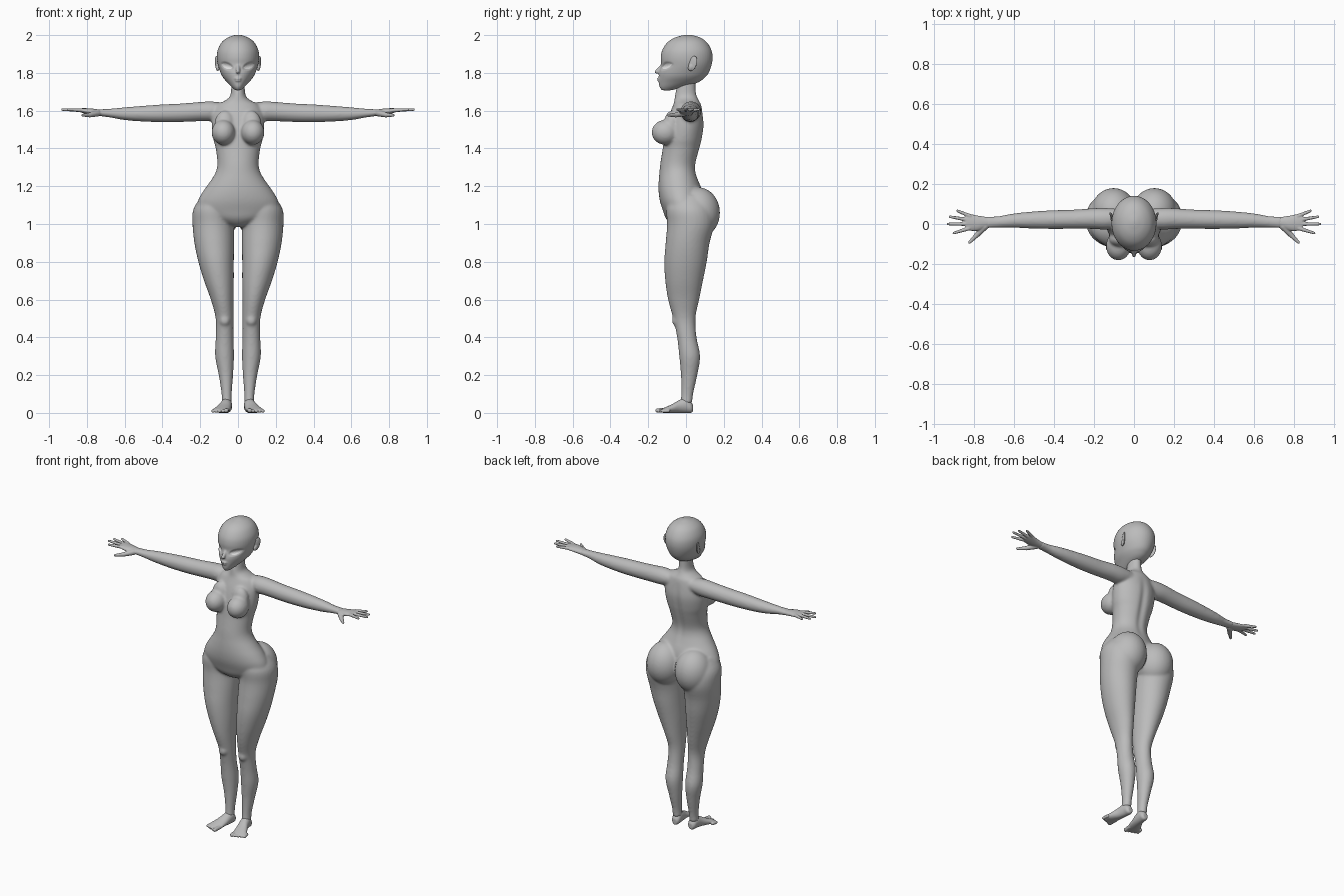
import bpy, bmesh, math
from mathutils import Vector, Matrix
from mathutils.bvhtree import BVHTree

if "Cube" in bpy.data.objects:
    bpy.data.objects.remove(bpy.data.objects["Cube"])


def material(name, v):
    m = bpy.data.materials.new(name)
    m.diffuse_color = (v, v, v, 1)
    m.use_nodes = True
    m.node_tree.nodes["Principled BSDF"].inputs["Base Color"].default_value = m.diffuse_color
    return m


GREY = material("matte grey", 0.5)
WHITE = material("eye white", 0.9)


def loft(bm, axis, rings, n=32, sub=4):
    """Closed tube; ring = (position along axis, centre a, centre b, radius a, radius b)."""
    R = [Vector(r) for r in rings]
    fine = []
    for i in range(len(R) - 1):
        p0, p1, p2, p3 = R[max(i - 1, 0)], R[i], R[i + 1], R[min(i + 2, len(R) - 1)]
        for k in range(sub):
            t = k / sub
            fine.append(0.5 * (2 * p1 + (p2 - p0) * t + (2 * p0 - 5 * p1 + 4 * p2 - p3) * t * t
                               + (3 * p1 - p0 - 3 * p2 + p3) * t ** 3))
    fine.append(R[-1])
    loops = []
    for t, a, b, ra, rb in fine:
        loop = []
        for k in range(n):
            w = 2 * math.pi * k / n
            u, v = a + ra * math.cos(w), b + rb * math.sin(w)
            co = {'x': (t, u, v), 'y': (u, t, v), 'z': (u, v, t)}[axis]
            loop.append(bm.verts.new(co))
        loops.append(loop)
    for A, B in zip(loops, loops[1:]):
        for k in range(n):
            bm.faces.new((A[k], A[(k + 1) % n], B[(k + 1) % n], B[k]))
    bm.faces.new(loops[0])
    bm.faces.new(loops[-1])


def front_back(rows):
    """(z, centre x, half width, front y, back y) -> loft rings."""
    return [(z, x, (f + b) / 2, w, (b - f) / 2) for z, x, w, f, b in rows]


def ball(bm, c, r, rot=None):
    m = Matrix.Translation(c) @ (rot or Matrix()) @ Matrix.Diagonal((*r, 1))
    bmesh.ops.create_uvsphere(bm, u_segments=32, v_segments=20, radius=1, matrix=m)


def digit(bm, p, q, r0, r1):
    """Tapered round-ended finger or toe."""
    p, q = Vector(p), Vector(q)
    d = q - p
    m = Matrix.Translation((p + q) / 2) @ d.to_track_quat('Z', 'Y').to_matrix().to_4x4()
    bmesh.ops.create_cone(bm, cap_ends=True, segments=16, radius1=r0, radius2=r1,
                          depth=d.length, matrix=m)
    ball(bm, p, (r0,) * 3)
    ball(bm, q, (r1,) * 3)


def mirror(bm):
    geom = bmesh.ops.duplicate(bm, geom=bm.verts[:] + bm.edges[:] + bm.faces[:])["geom"]
    bmesh.ops.scale(bm, vec=(-1, 1, 1), verts=[g for g in geom if isinstance(g, bmesh.types.BMVert)])


def finish(bm, name, voxel, smooth, mat=GREY):
    """Fuse the overlapping pieces into one smooth skin."""
    bmesh.ops.recalc_face_normals(bm, faces=bm.faces[:])
    me = bpy.data.meshes.new(name)
    bm.to_mesh(me)
    bm.free()
    ob = bpy.data.objects.new(name, me)
    bpy.context.collection.objects.link(ob)
    bpy.context.view_layer.objects.active = ob
    if voxel:
        rm = ob.modifiers.new("fuse", 'REMESH')
        rm.mode, rm.voxel_size, rm.use_smooth_shade = 'VOXEL', voxel, True
        sm = ob.modifiers.new("soften", 'SMOOTH')
        sm.factor, sm.iterations = 0.5, smooth
        for mod in ("fuse", "soften"):
            bpy.ops.object.modifier_apply(modifier=mod)
    ob.data.materials.clear()
    ob.data.materials.append(mat)
    for p in ob.data.polygons:
        p.use_smooth = True
        p.material_index = 0
    return ob


# Body: legs, arms, chest and hips on one side, mirrored, then the trunk
bm = bmesh.new()
loft(bm, 'z', front_back([
    (1.15, .11, .08, -.09, .11), (1.08, .128, .108, -.105, .14), (1.0, .131, .110, -.10, .15),
    (.9, .126, .105, -.108, .125), (.8, .116, .094, -.115, .11), (.7, .101, .079, -.11, .09),
    (.6, .084, .060, -.095, .07), (.5, .071, .047, -.068, .05), (.4, .071, .047, -.047, .056),
    (.3, .071, .050, -.036, .075), (.2, .064, .038, -.027, .06), (.1, .06, .027, -.026, .038),
    (.05, .06, .027, -.03, .034)]))
loft(bm, 'x', [(.07, .03, 1.60, .045, .04), (.14, .026, 1.597, .054, .052),
               (.2, .027, 1.595, .052, .051), (.3, .024, 1.589, .048, .049),
               (.4, .022, 1.586, .047, .047), (.5, .02, 1.584, .043, .042),
               (.6, .017, 1.584, .036, .034), (.68, .01, 1.587, .029, .023),
               (.74, .008, 1.59, .03, .018)])
ball(bm, (.078, -.110, 1.485), (.062, .072, .066))   # bust
ball(bm, (.07, -.075, 1.525), (.055, .042, .075))
ball(bm, (.102, .062, 1.06), (.112, .118, .135))     # seat
ball(bm, (.07, -.045, .49), (.03, .03, .035))        # knee
mirror(bm)
loft(bm, 'z', front_back([
    (1.77, 0, .034, -.04, .05), (1.70, 0, .037, -.055, .052), (1.67, 0, .047, -.06, .06),
    (1.65, 0, .075, -.062, .07), (1.63, 0, .112, -.068, .08), (1.58, 0, .135, -.088, .09),
    (1.52, 0, .139, -.105, .096), (1.45, 0, .131, -.117, .087), (1.40, 0, .118, -.123, .075),
    (1.32, 0, .109, -.136, .054), (1.27, 0, .120, -.141, .054), (1.22, 0, .151, -.145, .07),
    (1.17, 0, .187, -.145, .09), (1.12, 0, .213, -.138, .10), (1.07, 0, .215, -.122, .10),
    (1.03, 0, .16, -.107, .07), (1.0, 0, .08, -.08, .04), (.985, 0, .03, -.05, .02)]), n=48)
body = finish(bm, "body", .007, 10)
for v in body.data.vertices:                         # spine groove
    x, y, z = v.co
    if y > .02 and 1.2 < z < 1.62:
        v.co.y -= .010 * math.exp(-(x / .022) ** 2) * math.sin(math.pi * (z - 1.2) / .42)

# Hands
bm = bmesh.new()
loft(bm, 'x', [(.70, .009, 1.588, .024, .016), (.74, .007, 1.59, .029, .017),
               (.78, .004, 1.595, .038, .017), (.82, .008, 1.60, .042, .013),
               (.842, .01, 1.603, .036, .009)])
for p, q in [((.82, .040), (.882, .066)), ((.83, .021), (.918, .036)),
             ((.83, .000), (.930, .000)), ((.825, -.022), (.900, -.045))]:
    digit(bm, (*p, 1.602), (*q, 1.606), .0105, .0068)
digit(bm, (.745, -.012, 1.587), (.785, -.055, 1.577), .018, .013)
digit(bm, (.785, -.055, 1.577), (.822, -.092, 1.576), .0125, .0075)
mirror(bm)
finish(bm, "hands", .0035, 3)

# Feet
bm = bmesh.new()
loft(bm, 'y', [(.037, .058, .024, .014, .018), (.025, .058, .03, .025, .030),
               (0, .06, .04, .029, .040), (-.035, .066, .034, .032, .034),
               (-.07, .077, .024, .038, .024), (-.105, .088, .016, .044, .016),
               (-.13, .092, .011, .040, .010)])
for i in range(5):
    x, tip = .058 + .0175 * i, -.150 + .007 * i
    r = .0125 if i == 0 else .0095
    digit(bm, (x, -.108 + .004 * i, r + .002), (x + .004, tip, r), r, r * .95)
mirror(bm)
finish(bm, "feet", .0035, 3)

# Head with nose and lips
bm = bmesh.new()
loft(bm, 'z', front_back([
    (1.708, 0, .014, -.128, -.075), (1.725, 0, .034, -.14, -.01), (1.75, 0, .058, -.144, .065),
    (1.775, 0, .079, -.144, .10), (1.80, 0, .092, -.143, .12), (1.84, 0, .106, -.132, .135),
    (1.88, 0, .112, -.134, .141), (1.92, 0, .108, -.126, .135), (1.96, 0, .088, -.10, .112),
    (1.985, 0, .058, -.063, .08), (1.998, 0, .025, -.02, .04), (2.002, 0, .006, .005, .017)]), n=48)
digit(bm, (0, -.124, 1.838), (0, -.154, 1.806), .011, .011)
ball(bm, (0, -.155, 1.805), (.010, .012, .009))
ball(bm, (0, -.143, 1.770), (.020, .011, .0055))
ball(bm, (0, -.142, 1.759), (.016, .011, .0055))
head = finish(bm, "head", .0045, 4)


def eye_line(x):
    return 1.827 + .018 * (x - .03) / .058


for v in head.data.vertices:                         # eye sockets
    x, y, z = abs(v.co.x), v.co.y, v.co.z
    if y < 0:
        v.co.y += .012 * max(0, 1 - ((x - .058) / .036) ** 2 - ((z - eye_line(x)) / .022) ** 2)

# Eyes: almond plates laid on the head
hb = bmesh.new()
hb.from_mesh(head.data)
tree = BVHTree.FromBMesh(hb)
hb.free()
bm = bmesh.new()
NU, NV = 14, 6
for s in (1, -1):
    grid = []
    for i in range(NU + 1):
        u = i / NU
        x = .03 + .057 * u
        col = []
        for j in range(NV + 1):
            z = eye_line(x) + (-.015 + .027 * j / NV) * (math.sin(math.pi * u) ** .8 + .02)
            hit = tree.ray_cast(Vector((s * x, -.4, z)), Vector((0, 1, 0)))[0]
            col.append(bm.verts.new((s * x, hit.y - .002, z)))
        grid.append(col)
    for i in range(NU):
        for j in range(NV):
            q = (grid[i][j], grid[i + 1][j], grid[i + 1][j + 1], grid[i][j + 1])
            bm.faces.new(q if s > 0 else q[::-1])
me = bpy.data.meshes.new("eyes")
bm.to_mesh(me)
bm.free()
me.materials.append(WHITE)
bpy.context.collection.objects.link(bpy.data.objects.new("eyes", me))

# Ears: flat shells with a hollow, angled out at the back
bm = bmesh.new()
turn = Matrix.Rotation(math.radians(-22), 4, 'Z') @ Matrix.Rotation(math.radians(-18), 4, 'X')
ball(bm, (.111, .036, 1.85), (.007, .023, .042), turn)
ball(bm, (.108, .025, 1.83), (.010, .014, .020), turn)
mirror(bm)
finish(bm, "ears", .003, 2)
